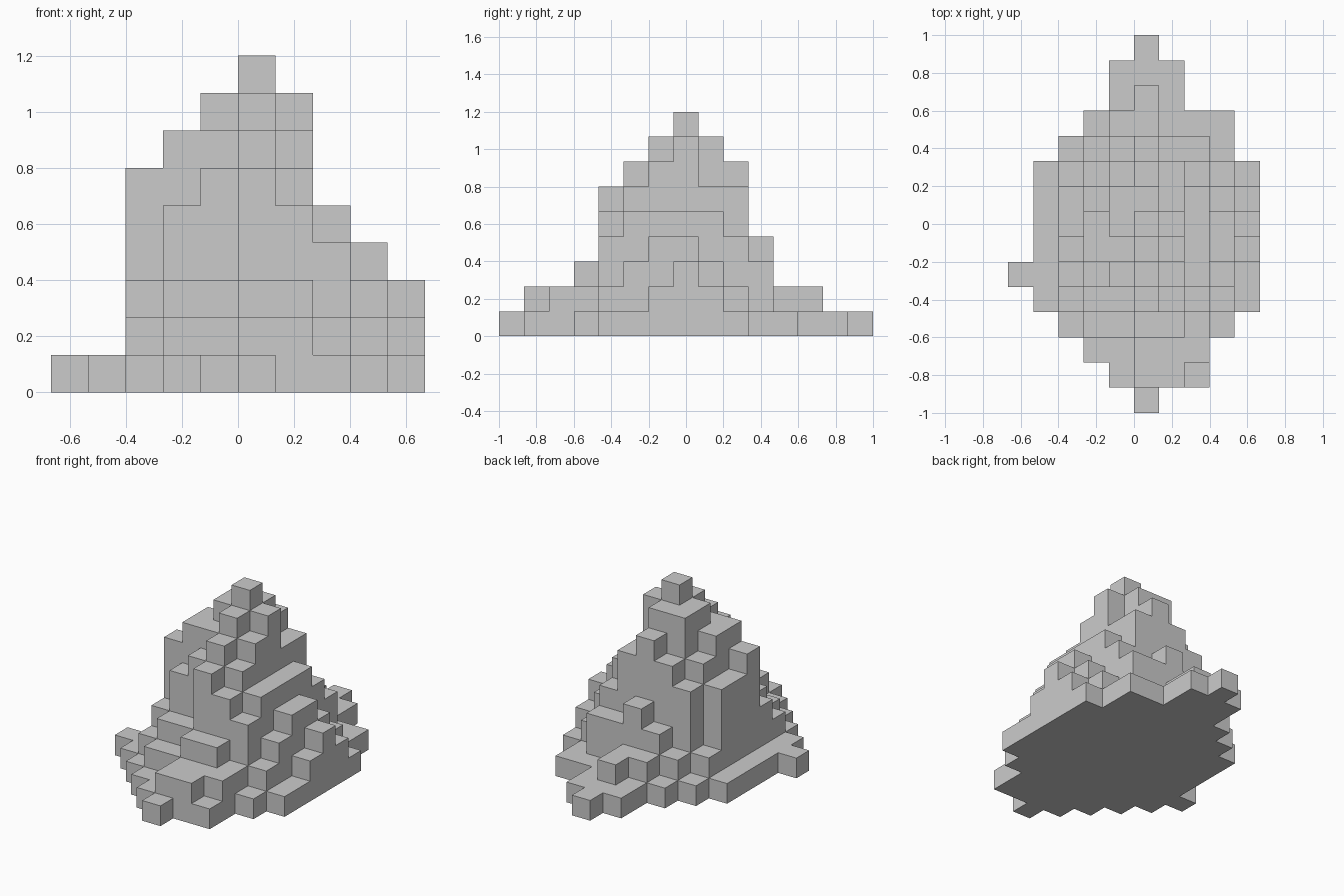
import bpy, bmesh

if "Cube" in bpy.data.objects:
    bpy.data.objects.remove(bpy.data.objects["Cube"])

CELL = 2 / 15

# Stepped block heights: one row per step in y (front to back),
# given as (first occupied column, height in blocks of each column)
ROWS = [
    (5, "1"),
    (4, "1221"),
    (3, "11222"),
    (2, "1223321"),
    (1, "123365421"),
    (0, "1135676531"),
    (1, "167787542"),
    (1, "157898543"),
    (1, "156886532"),
    (1, "125676421"),
    (2, "1234331"),
    (3, "122111"),
    (4, "121"),
    (4, "111"),
    (5, "1"),
]
height = {(start + n, j): int(c)
          for j, (start, row) in enumerate(ROWS)
          for n, c in enumerate(row)}

bm = bmesh.new()
corners = {}


def corner(i, j, k):
    # Shared grid corner, centred in x and y
    if (i, j, k) not in corners:
        corners[i, j, k] = bm.verts.new(((i - 5) * CELL, (j - 7.5) * CELL, k * CELL))
    return corners[i, j, k]


def quad(*points):
    bm.faces.new([corner(*p) for p in points])


# Outer skin of the block mound
for (i, j), h in height.items():
    quad((i, j, h), (i + 1, j, h), (i + 1, j + 1, h), (i, j + 1, h))
    quad((i, j, 0), (i, j + 1, 0), (i + 1, j + 1, 0), (i + 1, j, 0))
    sides = [((0, -1), (i, j), (i + 1, j)),
             ((1, 0), (i + 1, j), (i + 1, j + 1)),
             ((0, 1), (i + 1, j + 1), (i, j + 1)),
             ((-1, 0), (i, j + 1), (i, j))]
    for (di, dj), a, b in sides:
        for k in range(height.get((i + di, j + dj), 0), h):
            quad((*a, k), (*b, k), (*b, k + 1), (*a, k + 1))

mesh = bpy.data.meshes.new("block_mountain")
bm.to_mesh(mesh)
bm.free()
mountain = bpy.data.objects.new("block_mountain", mesh)
bpy.context.collection.objects.link(mountain)
